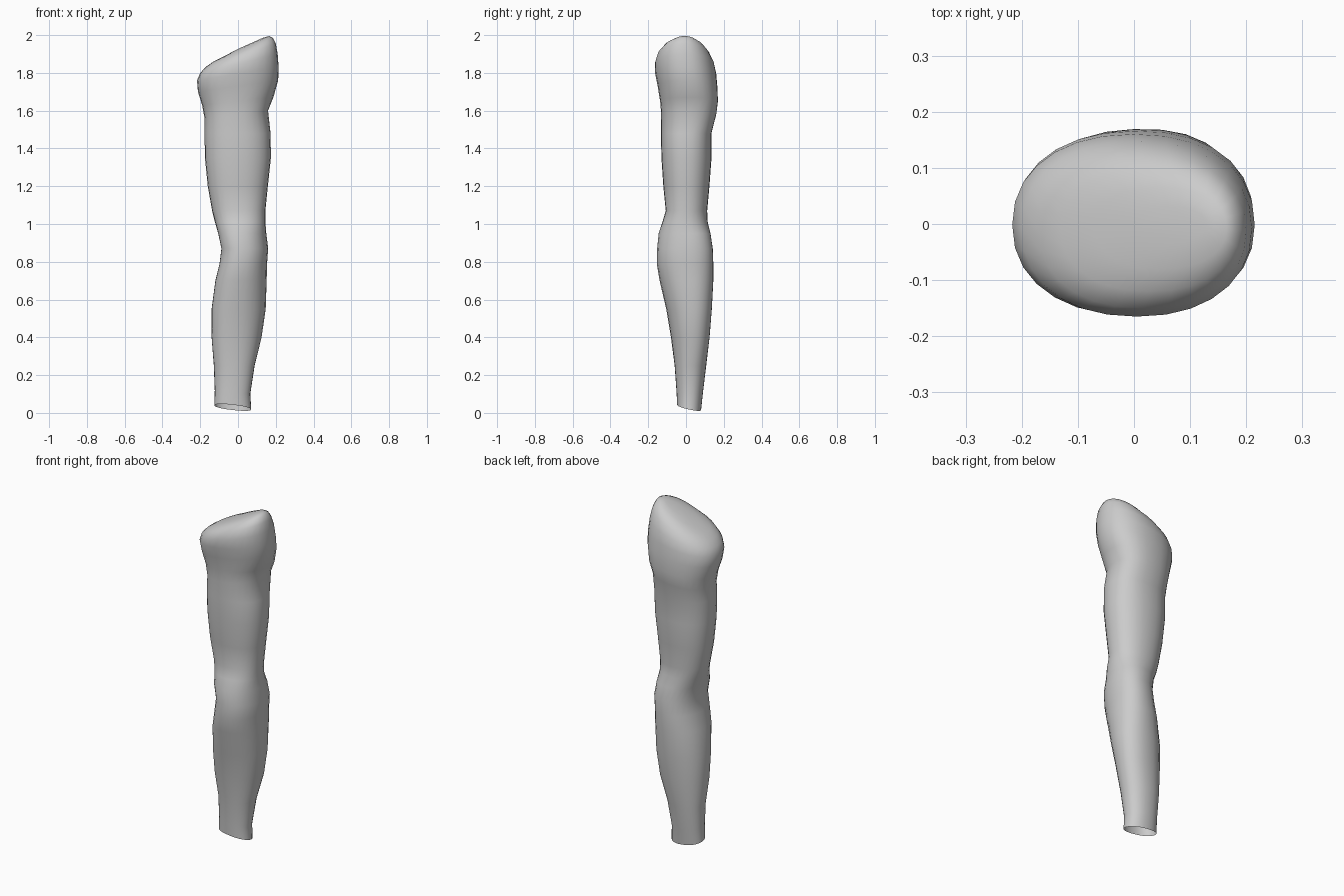
import bpy, bmesh, math

cube = bpy.data.objects.get("Cube")
if cube:
    bpy.data.objects.remove(cube, do_unlink=True)

# One plain grey material
grey = bpy.data.materials.new("plain_grey")
grey.use_nodes = True
colour = (0.6, 0.6, 0.6, 1)
grey.diffuse_color = colour
grey.node_tree.nodes["Principled BSDF"].inputs["Base Color"].default_value = colour

# Cross-sections, wrist to shoulder: x min, x max, z at x min, z at x max, y min, y max
SECTIONS = [
    (-.125, .07, .04, .018, -.047, .08),
    (-.123, .065, .12, .10, -.05, .09),
    (-.128, .088, .25, .25, -.06, .107),
    (-.14, .125, .40, .40, -.08, .125),
    (-.14, .147, .55, .55, -.105, .137),
    (-.12, .152, .70, .70, -.14, .145),
    (-.098, .154, .79, .79, -.155, .145),
    (-.088, .16, .87, .87, -.153, .142),
    (-.105, .15, .95, .95, -.145, .13),
    (-.122, .145, 1.01, 1.01, -.125, .115),
    (-.137, .145, 1.07, 1.07, -.107, .112),
    (-.16, .158, 1.20, 1.20, -.12, .124),
    (-.175, .174, 1.35, 1.35, -.13, .135),
    (-.177, .171, 1.48, 1.48, -.133, .133),
    (-.177, .156, 1.56, 1.60, -.131, .157),
    (-.19, .185, 1.63, 1.67, -.137, .167),
    (-.212, .212, 1.70, 1.76, -.15, .165),
    (-.217, .215, 1.76, 1.83, -.163, .16),
    (-.20, .21, 1.80, 1.90, -.165, .148),
    (-.17, .20, 1.832, 1.955, -.15, .125),
    (-.13, .185, 1.86, 1.985, -.12, .098),
    (-.07, .165, 1.89, 1.995, -.08, .065),
    (.0, .13, 1.927, 1.985, -.035, .03),
]
SIDES = 28


def soft(v, n=2.2):
    """Slightly squared cosine or sine."""
    return math.copysign(abs(v) ** (2 / n), v)


def section_points(index, section):
    x0, x1, z0, z1, y0, y1 = section
    zm = (z0 + z1) / 2
    skew = 0.07 if 0.3 < zm < 1.0 else 0.0
    # Shoulder muscle tapers to a point on the back left of the upper arm
    muscle = 0.012 * math.exp(-((zm - 1.58) / 0.12) ** 2)
    for k in range(SIDES):
        t = 2 * math.pi * k / SIDES
        c, s = soft(math.cos(t - skew)), soft(math.sin(t + skew))
        bump = muscle * max(0, math.cos(t - math.pi / 4)) ** 4
        x = (x0 + x1) / 2 + c * (x1 - x0) / 2 + bump
        y = (y0 + y1) / 2 + s * (y1 - y0) / 2 + bump
        z = z0 + (z1 - z0) * (c + 1) / 2
        if index == 0:
            z -= 0.014 * s      # cut of the wrist slopes down to the back
        yield x, y, z


# Arm skin lofted through the sections, open at the wrist
bm = bmesh.new()
rings = [[bm.verts.new(p) for p in section_points(i, s)] for i, s in enumerate(SECTIONS)]
for low, high in zip(rings, rings[1:]):
    for k in range(SIDES):
        n = (k + 1) % SIDES
        bm.faces.new((low[k], low[n], high[n], high[k]))

# Shoulder top
bm.faces.new(rings[-1])

for f in bm.faces:
    f.smooth = True
bm.normal_update()
mesh = bpy.data.meshes.new("arm")
bm.to_mesh(mesh)
bm.free()
mesh.materials.append(grey)
arm = bpy.data.objects.new("arm", mesh)
bpy.context.collection.objects.link(arm)
